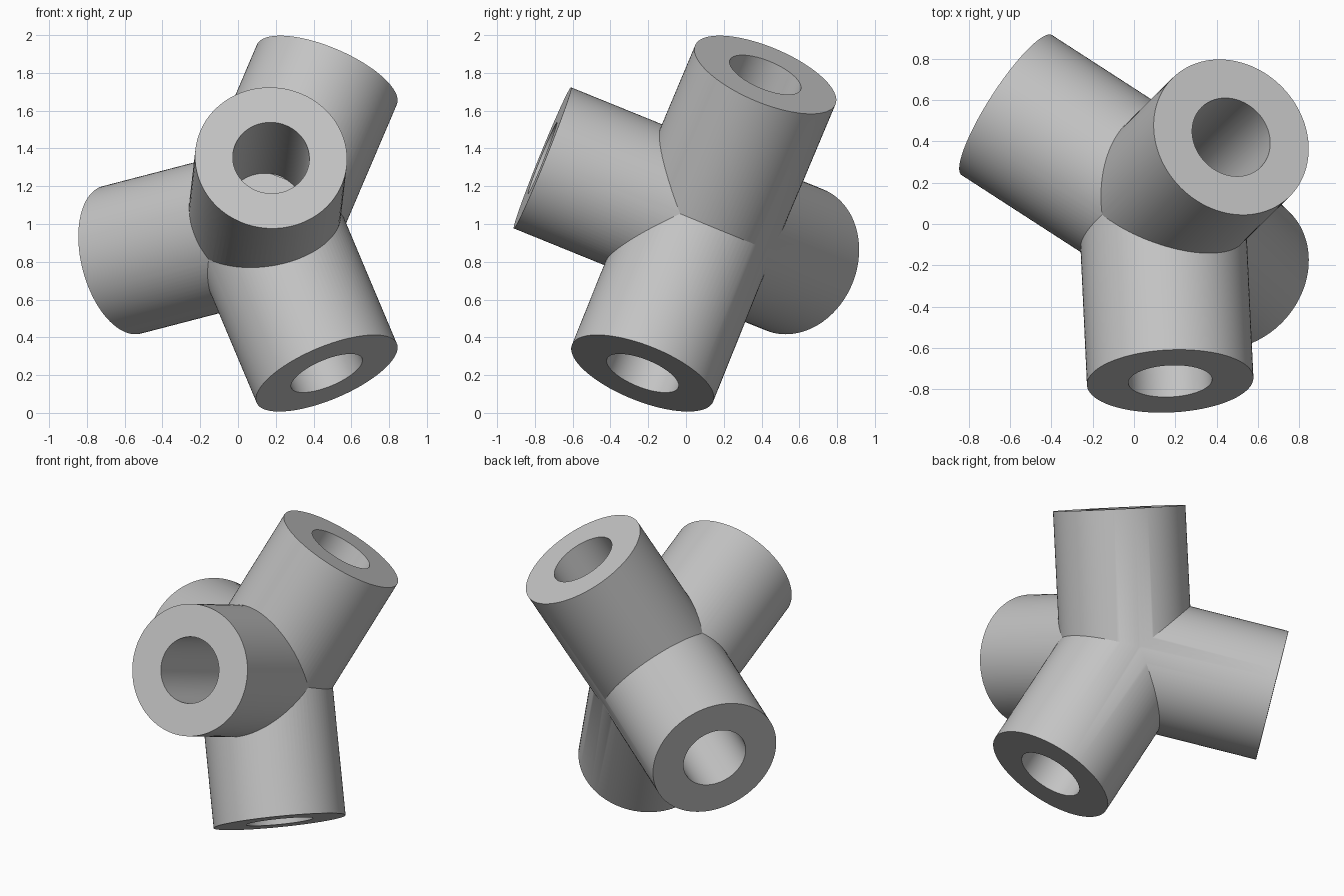
import bpy
from mathutils import Vector

cube = bpy.data.objects.get("Cube")
if cube:
    bpy.data.objects.remove(cube, do_unlink=True)

HUB = Vector((0.135, 0.09, 1.005))
OUTER, BORE, FLOOR = 0.403, 0.203, 0.2

# Centre of each socket's open end
ENDS = {
    "front_socket": (0.175, -0.76, 1.35),
    "upper_socket": (0.47, 0.42, 1.79),
    "lower_socket": (0.47, -0.23, 0.21),
    "side_socket": (-0.615, 0.575, 0.81),
}

grey = bpy.data.materials.new("plain_grey")
grey.use_nodes = True
color = (0.55, 0.55, 0.55, 1)
grey.diffuse_color = color
grey.node_tree.nodes["Principled BSDF"].inputs["Base Color"].default_value = color


def rod(name, start, end, radius):
    axis = end - start
    bpy.ops.mesh.primitive_cylinder_add(vertices=96, radius=radius, depth=axis.length,
                                        location=(start + end) / 2)
    obj = bpy.context.object
    obj.name = name
    obj.rotation_euler = axis.to_track_quat("Z", "Y").to_euler()
    return obj


def combine(target, tool, operation):
    mod = target.modifiers.new(operation.lower(), "BOOLEAN")
    mod.operation = operation
    mod.solver = "EXACT"
    mod.object = tool
    bpy.context.view_layer.objects.active = target
    bpy.ops.object.modifier_apply(modifier=mod.name)
    bpy.data.objects.remove(tool, do_unlink=True)


# Rounded hub, very slightly proud of the sockets
bpy.ops.mesh.primitive_uv_sphere_add(segments=96, ring_count=48, radius=OUTER + 0.001,
                                     location=HUB)
connector = bpy.context.object
connector.name = "four_way_connector"
connector.data.materials.append(grey)

# Sockets joined to the hub
for name, end in ENDS.items():
    combine(connector, rod(name, HUB, Vector(end), OUTER), "UNION")

# Blind bores with flat floors
for name, end in ENDS.items():
    end = Vector(end)
    out = (end - HUB).normalized()
    combine(connector, rod(name + "_bore", HUB + out * FLOOR, end + out * 0.1, BORE),
            "DIFFERENCE")

# Single colour, smooth barrels, crisp rims and seams
for face in connector.data.polygons:
    face.material_index = 0
bpy.ops.object.select_all(action="DESELECT")
connector.select_set(True)
bpy.context.view_layer.objects.active = connector
bpy.ops.object.shade_smooth_by_angle(angle=0.5)
